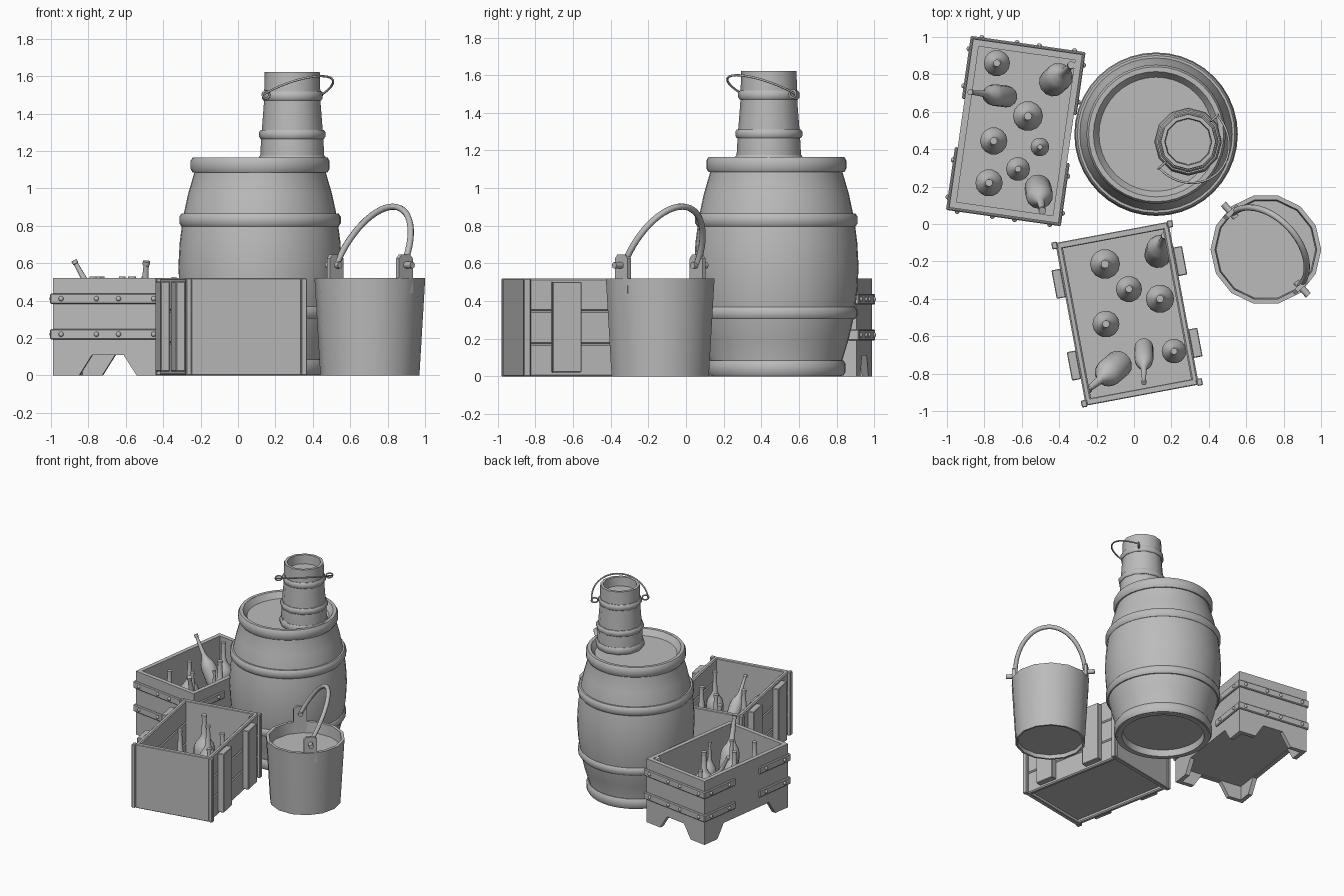
import bpy, bmesh, math
from mathutils import Matrix, Vector

cube = bpy.data.objects.get("Cube")
if cube:
    bpy.data.objects.remove(cube)

GREY = (0.5, 0.5, 0.5, 1)
mat = bpy.data.materials.new("plain_grey")
mat.use_nodes = True
mat.diffuse_color = GREY
mat.node_tree.nodes["Principled BSDF"].inputs["Base Color"].default_value = GREY


def finish(name, bm, matrix=Matrix(), smooth=None):
    """Turn a bmesh into a placed object."""
    bmesh.ops.recalc_face_normals(bm, faces=bm.faces)
    bm.transform(matrix)
    mesh = bpy.data.meshes.new(name)
    bm.to_mesh(mesh)
    bm.free()
    mesh.materials.append(mat)
    ob = bpy.data.objects.new(name, mesh)
    bpy.context.scene.collection.objects.link(ob)
    if smooth:
        bpy.ops.object.select_all(action='DESELECT')
        ob.select_set(True)
        bpy.context.view_layer.objects.active = ob
        bpy.ops.object.shade_smooth_by_angle(angle=math.radians(smooth))
    return ob


def box(name, center, size, matrix=Matrix(), bevel=0.004):
    bm = bmesh.new()
    bmesh.ops.create_cube(bm, size=1, matrix=Matrix.Translation(center) @ Matrix.Diagonal((*size, 1)))
    bmesh.ops.bevel(bm, geom=bm.edges[:], offset=bevel, segments=1, affect='EDGES')
    return finish(name, bm, matrix)


def lathe(name, profile, sides, matrix=Matrix(), closed=False, smooth=40):
    """Spin (radius, height) points around z."""
    bm = bmesh.new()
    verts = [bm.verts.new((r, 0, z)) for r, z in profile]
    pairs = list(zip(verts, verts[1:]))
    if closed:
        pairs.append((verts[-1], verts[0]))
    edges = [bm.edges.new(p) for p in pairs]
    bmesh.ops.spin(bm, geom=verts + edges, axis=(0, 0, 1), cent=(0, 0, 0),
                   angle=math.tau, steps=sides, use_merge=True)
    bmesh.ops.remove_doubles(bm, verts=bm.verts, dist=0.0005)
    return finish(name, bm, matrix, smooth)


def hoop(name, radius, z0, z1, depth, sides, matrix):
    h = (z1 - z0) / 4
    lathe(name, [(radius - depth, z0), (radius - depth / 3, z0), (radius, z0 + h),
                 (radius, z1 - h), (radius - depth / 3, z1), (radius - depth, z1)],
          sides, matrix, closed=True)


def tube(name, points, radius, cyclic=False):
    """Round wire through points."""
    curve = bpy.data.curves.new(name, 'CURVE')
    curve.dimensions = '3D'
    curve.bevel_depth = radius
    curve.bevel_resolution = 2
    curve.use_fill_caps = True
    spline = curve.splines.new('POLY')
    spline.points.add(len(points) - 1)
    for p, co in zip(spline.points, points):
        p.co = (*co, 1)
    spline.use_cyclic_u = cyclic
    spline.use_smooth = True
    curve.materials.append(mat)
    ob = bpy.data.objects.new(name, curve)
    bpy.context.scene.collection.objects.link(ob)
    bpy.ops.object.select_all(action='DESELECT')
    ob.select_set(True)
    bpy.context.view_layer.objects.active = ob
    bpy.ops.object.convert(target='MESH')


def arc(center, u, v, a0, a1, n):
    return [center + u * math.cos(a0 + (a1 - a0) * i / n) + v * math.sin(a0 + (a1 - a0) * i / n)
            for i in range(n + 1)]


def prism(name, outline, thickness, matrix):
    """Extrude an (x, z) outline along y, outward from y = 0."""
    bm = bmesh.new()
    face = bm.faces.new([bm.verts.new((x, 0, z)) for x, z in outline])
    new = bmesh.ops.extrude_face_region(bm, geom=[face])["geom"]
    bmesh.ops.translate(bm, vec=(0, thickness, 0),
                        verts=[g for g in new if isinstance(g, bmesh.types.BMVert)])
    return finish(name, bm, matrix)


def bottle(name, base, tip, radius):
    base, tip = Vector(base), Vector(tip)
    d = tip - base
    rot = d.to_track_quat('Z', 'Y').to_matrix().to_4x4()
    shape = [(0, 0), (.9, 0), (1, .04), (1, .38), (.85, .47), (.5, .55), (.3, .63),
             (.2, .95), (.27, .955), (.27, 1), (0, 1)]
    lathe(name, [(r * radius, z * d.length) for r, z in shape], 14,
          Matrix.Translation(base) @ rot)


# Barrel
barrel = Matrix.Translation((.118, .48, 0))
lathe("barrel_body", [(0, .05), (.3, .05), (.31, 0), (.345, 0), (.352, .09), (.385, .2),
                      (.413, .32), (.43, .45), (.437, .58), (.43, .71), (.413, .84), (.385, .97),
                      (.35, 1.09), (.35, 1.165), (.335, 1.165), (.305, 1.12), (0, 1.12)], 40, barrel)
for z0, z1, r in [(.005, .085, .368), (.305, .37, .43), (.797, .865, .432), (1.085, 1.166, .372)]:
    hoop("barrel_hoop", r, z0, z1, .034, 40, barrel)

# Tall pail on the barrel
pail = Matrix.Translation((.29, .44, 0))
lathe("pail_body", [(0, 1.12), (.172, 1.12), (.172, 1.16), (.166, 1.27), (.152, 1.45),
                    (.147, 1.622), (.126, 1.622), (.122, 1.55), (0, 1.55)], 12, pail)
for z0, z1, r in [(1.12, 1.175, .182), (1.265, 1.312, .178), (1.47, 1.518, .163)]:
    hoop("pail_hoop", r, z0, z1, .026, 12, pail)
center = Vector((.29, .44, 1.5))
chord, lean = Vector((.74, .67, 0)), Vector((.67, -.74, 0))
tube("pail_handle", arc(center, chord * .21, lean * .23 + Vector((0, 0, .1)), 0, math.pi, 24), .006)
for s in (-1, 1):
    tube("pail_handle_loop", arc(center + chord * .19 * s, chord * .025, Vector((0, 0, .02)),
                                 0, math.tau, 10)[:-1], .006, True)

# Wide bucket
bucket = Matrix.Translation((.705, -.137, 0))
lathe("bucket_body", [(0, .03), (.245, .03), (.25, 0), (.265, 0), (.296, .52), (.272, .52),
                      (.266, .43), (0, .43)], 14, bucket)
center = Vector((.705, -.137, .59))
chord, lean = Vector((.68, -.73, 0)), Vector((.73, .68, 0))
tube("bucket_handle", arc(center, chord * .265, lean * .17 + Vector((0, 0, .312)),
                          0, math.pi, 28), .017)
for s in (-1, 1):
    spot = center + chord * .272 * s
    spot.z = 0
    turn = Matrix.Translation(spot) @ Matrix.Rotation(math.atan2(.68, .73), 4, 'Z')
    prism("handle_lug", [(-.05, .44), (.05, .44), (.05, .625), (.03, .647), (-.03, .647), (-.05, .625)],
          .024, turn @ Matrix.Translation((0, -.012, 0)))
    tube("handle_pin", [center + chord * d * s for d in (.235, .335)], .018)

# Back crate, standing on notched walls
crate = Matrix.Translation((-.632, .497, 0)) @ Matrix.Rotation(math.radians(-8.1), 4, 'Z')
HW, HL, TOP, WALL = .295, .455, .52, .035


def notched(half):
    a, b = half - .14, half - .21
    return [(-half, 0), (-a, 0), (-b, .11), (b, .11), (a, 0), (half, 0), (half, TOP), (-half, TOP)]


for k in range(4):
    half, reach = (HW, HL) if k % 2 == 0 else (HL, HW)
    side = crate @ Matrix.Rotation(k * math.pi / 2, 4, 'Z')
    prism("back_crate_wall", notched(half), WALL, side @ Matrix.Translation((0, reach - WALL, 0)))
    for z in (.22, .41):
        if k % 2 == 0:
            spans = [(-half - .015, half + .015)]
            bolts = [-.25, -.06, .06, .25]
        else:
            spans = [(-half - .015, -.13), (.13, half + .015)]
            bolts = [-.4, -.2, .2, .4]
        for a, b in spans:
            box("back_crate_strap", ((a + b) / 2, reach + .006, z), (b - a, .018, .058), side, .006)
        for x in bolts:
            bm = bmesh.new()
            bmesh.ops.create_uvsphere(bm, u_segments=8, v_segments=6, radius=.014)
            finish("strap_bolt", bm, side @ Matrix.Translation((x, reach + .014, z)), 60)
box("back_crate_floor", (0, 0, .13), (2 * HW - .05, 2 * HL - .05, .03), crate)

# Front crate with plank sides, battens and end boards
crate = Matrix.Translation((-.037, -.48, 0)) @ Matrix.Rotation(math.radians(10.6), 4, 'Z')
for s in (-1, 1):
    for i in range(3):
        box("side_plank", (s * .29, 0, TOP * (i + .5) / 3), (.035, .85, TOP / 3), crate, .008)
    box("end_board", (0, s * .425, TOP / 2), (.6, .035, TOP), crate)
    for y in (-.22, .225):
        box("side_batten", (s * .33, y, .262), (.05, .155, .48), crate)
    for t in (-1, 1):
        box("corner_post", (s * .314, t * .43, TOP / 2), (.03, .038, TOP), crate)
box("front_crate_floor", (0, 0, .045), (.57, .84, .04), crate)

# Bottles standing upright: x, y, radius
back_upright = [(-.733, .86, .07), (-.567, .577, .08), (-.75, .444, .073), (-.503, .412, .05),
                (-.62, .294, .064), (-.775, .22, .073)]
front_upright = [(-.155, -.214, .08), (-.027, -.348, .07), (.139, -.4, .076),
                 (-.15, -.535, .072), (.214, -.68, .066)]
for x, y, r in back_upright:
    bottle("back_bottle", (x, y, .145), (x, y, .53), r)
for x, y, r in front_upright:
    bottle("front_bottle", (x, y, .065), (x, y, .5), r)

# Bottles that lean or lie
leaning = [((-.44, .75, .16), (-.335, .85, .52), .075), ((-.67, .68, .24), (-.877, .705, .615), .058),
           ((-.515, .2, .16), (-.49, .07, .61), .072), ((.125, -.17, .08), (.165, -.06, .51), .072),
           ((-.07, -.74, .18), (-.25, -.89, .46), .075), ((.053, -.65, .12), (.053, -.85, .45), .05)]
for base, tip, r in leaning:
    bottle("leaning_bottle", base, tip, r)
